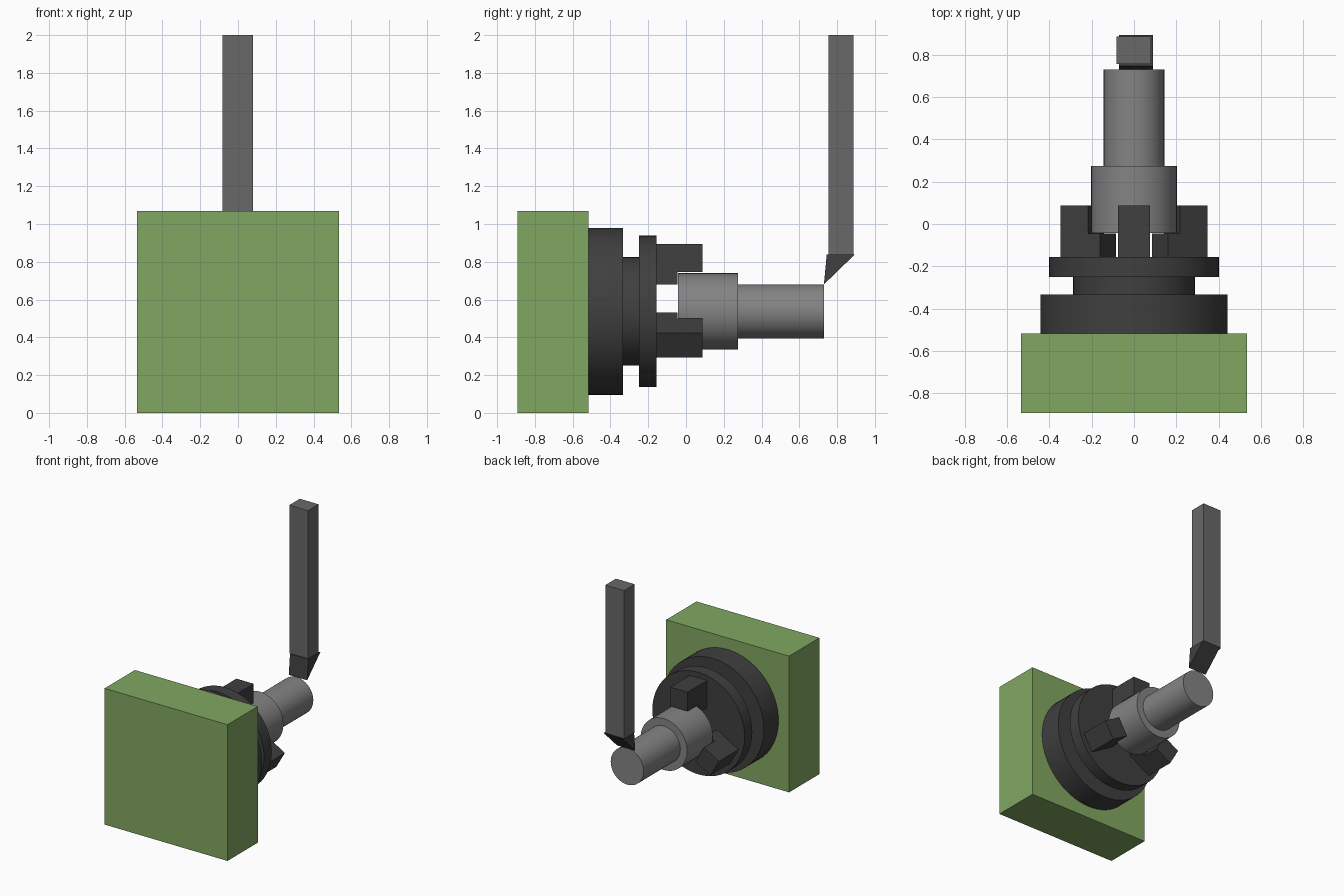
import bpy, bmesh, math
from mathutils import Matrix

if "Cube" in bpy.data.objects:
    bpy.data.objects.remove(bpy.data.objects["Cube"])

AXIS_Z = 0.5375  # height of the spindle axis


def material(name, rgb):
    m = bpy.data.materials.new(name)
    m.diffuse_color = (*rgb, 1)
    m.use_nodes = True
    m.node_tree.nodes["Principled BSDF"].inputs["Base Color"].default_value = m.diffuse_color
    return m


GREEN = material("green_paint", (0.22, 0.39, 0.12))
DARK = material("dark_steel", (0.05, 0.05, 0.05))
LIGHT = material("bright_steel", (0.23, 0.23, 0.23))
MID = material("tool_steel", (0.14, 0.14, 0.14))


def finish(bm, name, mat):
    bmesh.ops.recalc_face_normals(bm, faces=bm.faces)
    me = bpy.data.meshes.new(name)
    bm.to_mesh(me)
    bm.free()
    me.materials.append(mat)
    ob = bpy.data.objects.new(name, me)
    bpy.context.collection.objects.link(ob)
    return ob


def prism(name, yz, x0, x1, mat):
    """Extrude a (y, z) outline along x."""
    bm = bmesh.new()
    face = bm.faces.new([bm.verts.new((x0, y, z)) for y, z in yz])
    new = bmesh.ops.extrude_face_region(bm, geom=[face])["geom"]
    bmesh.ops.translate(bm, vec=(x1 - x0, 0, 0),
                        verts=[v for v in new if isinstance(v, bmesh.types.BMVert)])
    return finish(bm, name, mat)


def turned(name, steps, mat, n=64):
    """Stepped solid round the spindle axis; steps are (radius, y_start, y_end)."""
    pts = [p for r, y0, y1 in steps for p in ((r, y0), (r, y1))]
    bm = bmesh.new()
    rings = [[bm.verts.new((r * math.cos(math.tau * i / n), y,
                            AXIS_Z + r * math.sin(math.tau * i / n)))
              for i in range(n)] for r, y in pts]
    for a, b in zip(rings, rings[1:]):
        for i in range(n):
            j = (i + 1) % n
            bm.faces.new((a[i], a[j], b[j], b[i]))
    bm.faces.new(rings[0])
    bm.faces.new(rings[-1])
    ob = finish(bm, name, mat)
    bpy.ops.object.select_all(action='DESELECT')
    ob.select_set(True)
    bpy.context.view_layer.objects.active = ob
    bpy.ops.object.shade_smooth_by_angle(angle=math.radians(30))
    return ob


# Headstock block
prism("headstock", [(-0.893, 0), (-0.517, 0), (-0.517, 1.07), (-0.893, 1.07)],
      -0.534, 0.534, GREEN)

# Chuck body: back plate, neck and face plate
turned("chuck_body", [(0.442, -0.517, -0.334), (0.287, -0.334, -0.25),
                      (0.401, -0.25, -0.155)], DARK)

# Three stepped jaws around the axis
jaw_outline = [(-0.155, 0.1425), (-0.045, 0.1425), (-0.045, 0.2075),
               (0.087, 0.2075), (0.087, 0.357), (-0.155, 0.357)]
for k in range(3):
    jaw = prism(f"chuck_jaw_{k + 1}", jaw_outline, -0.075, 0.075, DARK)
    jaw.data.transform(Matrix.Translation((0, 0, AXIS_Z))
                       @ Matrix.Rotation(k * math.tau / 3, 4, 'Y'))

# Stepped workpiece held in the jaws
turned("workpiece", [(0.202, -0.043, 0.275), (0.143, 0.275, 0.73)], LIGHT)

# Cutting tool: upright shank and wedge tip
prism("tool_shank", [(0.755, 0.835), (0.886, 0.835), (0.886, 2.0), (0.755, 2.0)],
      -0.083, 0.08, MID)
prism("tool_tip", [(0.73, 0.68), (0.893, 0.838), (0.745, 0.838)], -0.07, 0.09, DARK)
